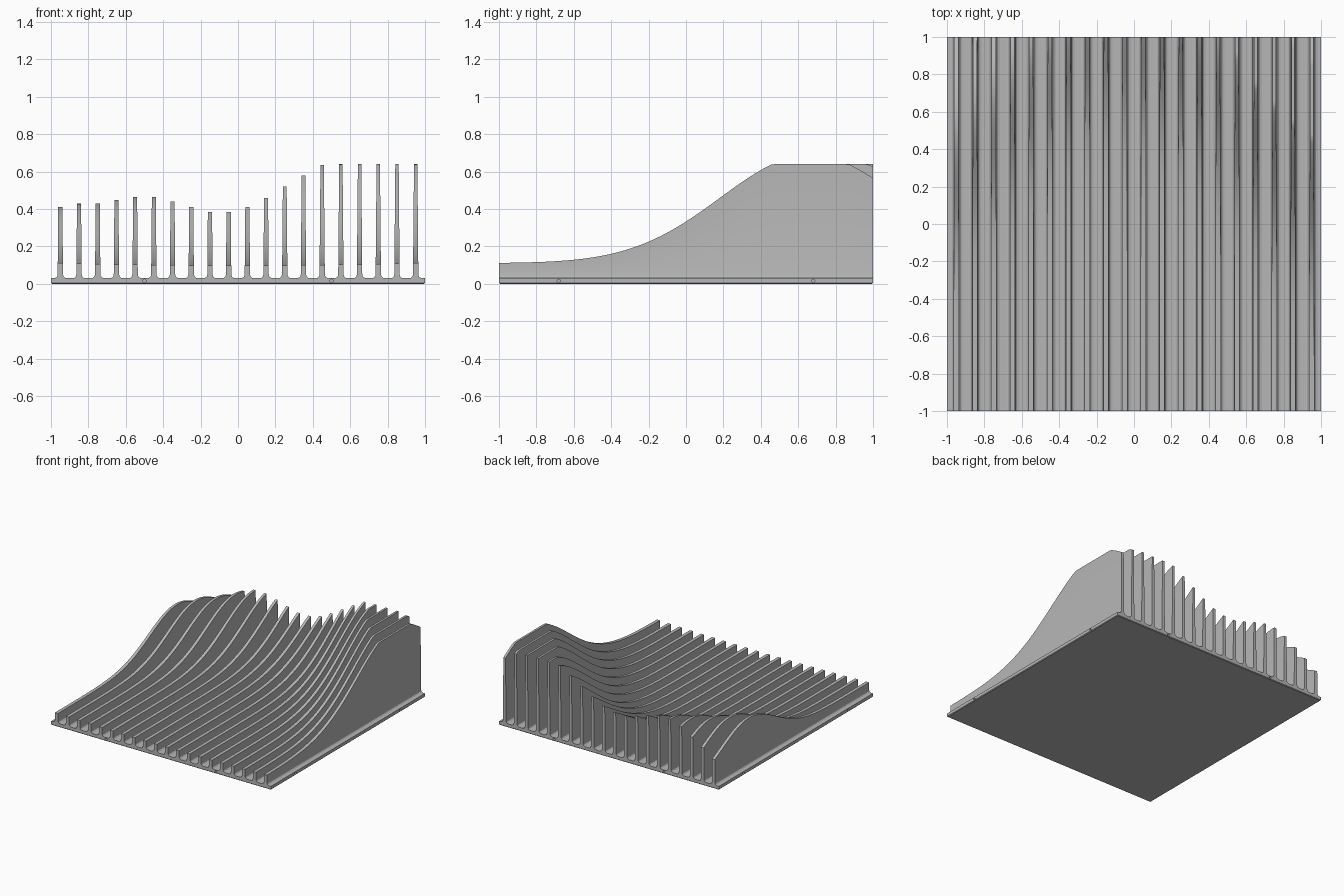
import bpy, bmesh, math

if "Cube" in bpy.data.objects:
    bpy.data.objects.remove(bpy.data.objects["Cube"], do_unlink=True)

grey = bpy.data.materials.new("aluminium_grey")
grey.use_nodes = True
colour = (0.47, 0.47, 0.47, 1)
grey.diffuse_color = colour
grey.node_tree.nodes["Principled BSDF"].inputs["Base Color"].default_value = colour

CEILING = 0.64      # flat clipping height of the fins
FLOOR = 0.03        # top of the base plate
STEPS = 96

# Heights at the back edge, before clipping, from right to left in x
BACK = [.24, .31, .37, .43, .465, .465, .44, .41, .385, .385,
        .41, .46, .52, .58, .635, .66, .685, .665, .625, .565]


def make_object(name, bm):
    bmesh.ops.recalc_face_normals(bm, faces=bm.faces)
    mesh = bpy.data.meshes.new(name)
    bm.to_mesh(mesh)
    bm.free()
    obj = bpy.data.objects.new(name, mesh)
    bpy.context.collection.objects.link(obj)
    mesh.materials.append(grey)
    return obj


def fin_height(x, y, back):
    """Bell-shaped ridge whose crest moves back towards the middle."""
    crest = min(0.55 + 1.1 * (x + 0.95), 0.665 + 0.9 * (0.95 - x), 1.3)
    width = 0.49 + 0.19 * (x + 0.95) / 1.9
    low = 0.098 + 0.014 * x * x
    bell = math.exp(-((y - crest) / width) ** 2)
    bell_end = math.exp(-((1 - crest) / width) ** 2)
    return min(CEILING, low + (back - low) * bell / bell_end)


def half_width(z):
    return 0.0148 - 0.009 * z


def fin(index, back):
    """Tapered fin with a filleted foot, swept along y."""
    x = -0.95 + 0.1 * index
    bm = bmesh.new()
    rings = []
    for i in range(STEPS + 1):
        y = -1 + 2 * i / STEPS
        top = fin_height(x, y, back)
        side = [(0.034, FLOOR - 0.004), (0.034, FLOOR), (0.024, 0.033),
                (0.017, 0.040), (half_width(0.05), 0.05),
                (half_width(top), top)]
        outline = [(-w, z) for w, z in side] + [(w, z) for w, z in reversed(side)]
        rings.append([bm.verts.new((x + w, y, z)) for w, z in outline])
    count = len(rings[0])
    for a, b in zip(rings, rings[1:]):
        for k in range(count):
            n = (k + 1) % count
            bm.faces.new((a[k], a[n], b[n], b[k]))
    bm.faces.new(rings[0])
    bm.faces.new(rings[-1])
    return make_object(f"fin_{index + 1}", bm)


# Base plate with a small chamfer underneath
bm = bmesh.new()
bmesh.ops.create_cube(bm, size=1)
for v in bm.verts:
    v.co = (v.co.x * 2, v.co.y * 2, (v.co.z + 0.5) * FLOOR)
under = [e for e in bm.edges if all(v.co.z < 0.001 for v in e.verts)]
bmesh.ops.bevel(bm, geom=under, offset=0.005, segments=1, affect='EDGES')
base = make_object("base_plate", bm)

# Small mounting holes drilled into the four edges of the plate
for axis, offset in (("front", 0.5), ("side", 0.68)):
    for end in (-1, 1):
        for side in (-1, 1):
            along, out = side * offset, end
            place = (along, out, 0.016) if axis == "front" else (out, along, 0.016)
            turn = (math.pi / 2, 0, 0) if axis == "front" else (0, math.pi / 2, 0)
            bpy.ops.mesh.primitive_cylinder_add(vertices=16, radius=0.009,
                                                depth=0.12, location=place,
                                                rotation=turn)
            drill = bpy.context.object
            drill.name = f"{axis}_hole_cutter"
            drill.data.materials.append(grey)
            drill.hide_render = True
            drill.hide_viewport = True
            cut = base.modifiers.new("hole", 'BOOLEAN')
            cut.operation = 'DIFFERENCE'
            cut.solver = 'EXACT'
            cut.object = drill

# Row of fins
fins = [fin(i, back) for i, back in enumerate(BACK)]
bpy.ops.object.select_all(action='DESELECT')
for obj in fins:
    obj.select_set(True)
bpy.context.view_layer.objects.active = fins[0]
bpy.ops.object.shade_smooth_by_angle(angle=math.radians(25))
